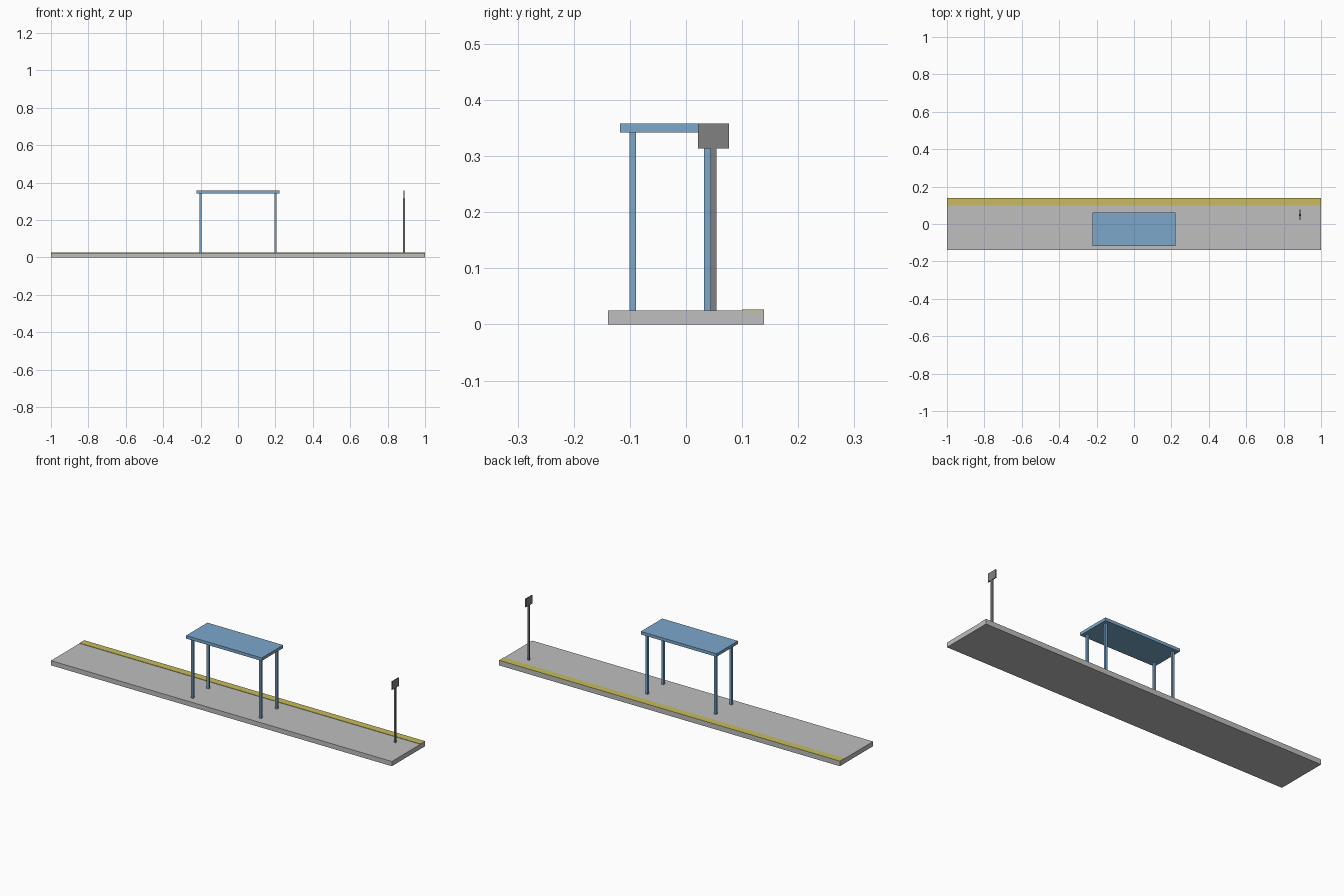
import bpy

cube = bpy.data.objects.get("Cube")
if cube:
    bpy.data.objects.remove(cube, do_unlink=True)


def material(name, r, g, b):
    mat = bpy.data.materials.new(name)
    mat.use_nodes = True
    mat.diffuse_color = (r, g, b, 1)
    mat.node_tree.nodes["Principled BSDF"].inputs["Base Color"].default_value = (r, g, b, 1)
    return mat


def box(name, mat, x, y, z):
    """Box spanning the given (low, high) ranges."""
    spans = (x, y, z)
    bpy.ops.mesh.primitive_cube_add(size=1, location=[(a + b) / 2 for a, b in spans])
    obj = bpy.context.object
    obj.name = name
    obj.scale = [b - a for a, b in spans]
    bpy.ops.object.transform_apply(location=False, rotation=False, scale=True)
    obj.data.materials.append(mat)
    return obj


def around(centre, half):
    return (centre - half, centre + half)


concrete = material("concrete grey", 0.52, 0.52, 0.53)
yellow = material("safety yellow", 0.58, 0.50, 0.11)
blue = material("shelter blue", 0.20, 0.39, 0.60)
dark = material("sign grey", 0.22, 0.22, 0.22)

DECK, TOP, ROOF_BASE = 0.025, 0.358, 0.342

# Platform and raised edge strip
box("platform", concrete, (-1, 1), (-0.139, 0.139), (0, DECK))
box("edge_strip", yellow, (-1, 1), (0.10, 0.139), (DECK, 0.027))

# Shelter
box("shelter_roof", blue, (-0.222, 0.222), (-0.118, 0.061), (ROOF_BASE, TOP))
for side, x in (("right", -0.2), ("left", 0.2)):
    for end, y in (("front", -0.095), ("back", 0.038)):
        box(f"{end}_{side}_pole", blue, around(x, 0.006), around(y, 0.006), (DECK, ROOF_BASE))

# Sign
box("sign_post", dark, around(0.888, 0.005), around(0.049, 0.005), (DECK, 0.315))
box("sign_panel", dark, around(0.888, 0.0025), around(0.049, 0.028), (0.314, TOP))
